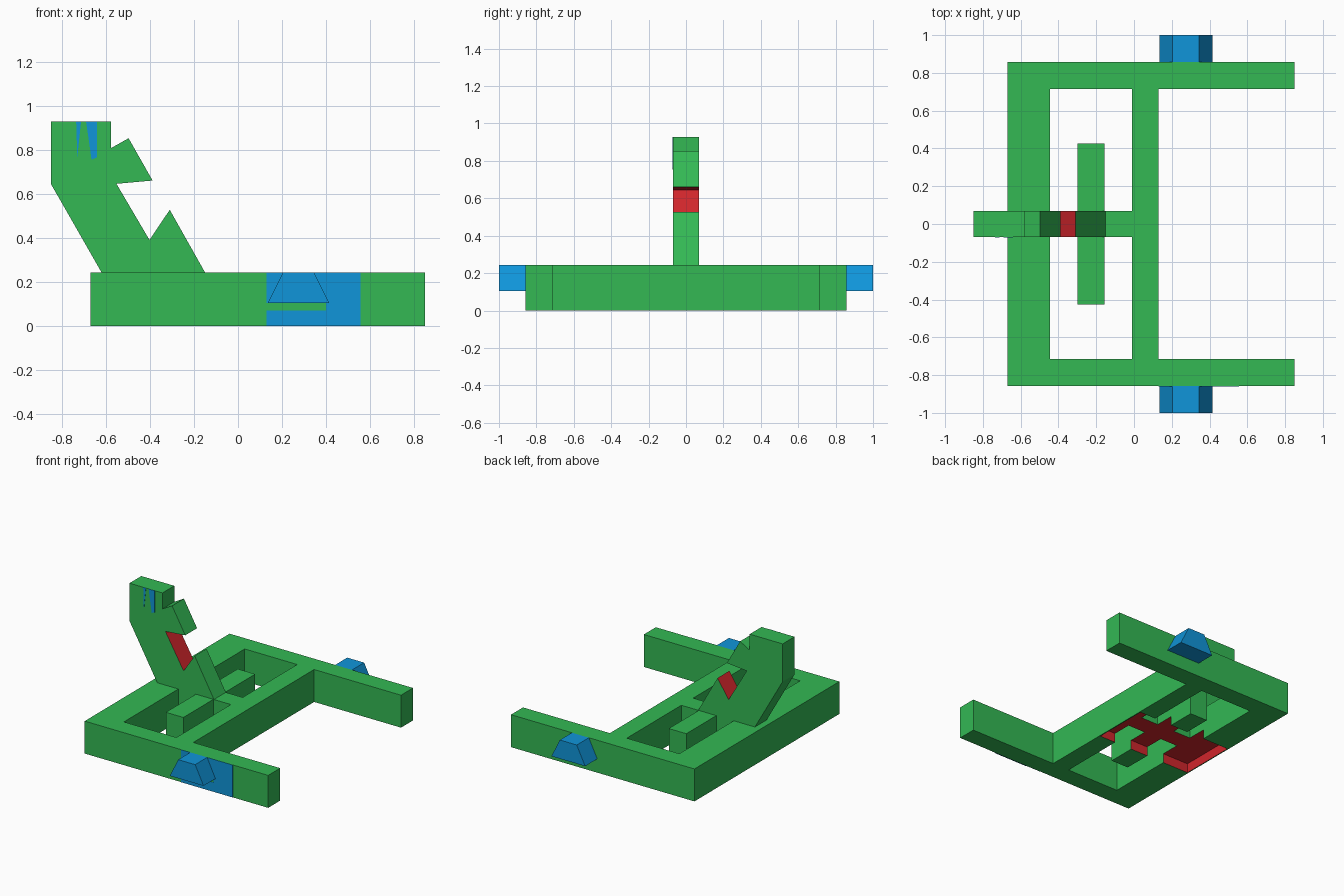
import bpy, bmesh

if "Cube" in bpy.data.objects:
    bpy.data.objects.remove(bpy.data.objects["Cube"])


def material(name, rgb):
    m = bpy.data.materials.new(name)
    m.diffuse_color = (*rgb, 1)
    m.use_nodes = True
    m.node_tree.nodes["Principled BSDF"].inputs["Base Color"].default_value = m.diffuse_color
    return m


GREEN = material("green", (0.033, 0.48, 0.088))
BLUE = material("blue", (0.005, 0.30, 0.70))
RED = material("red", (0.63, 0.019, 0.025))


def prism(name, profile, y0, y1, *mats):
    """Extrude an xz profile from y0 to y1."""
    bm = bmesh.new()
    face = bm.faces.new([bm.verts.new((x, y0, z)) for x, z in profile])
    ext = bmesh.ops.extrude_face_region(bm, geom=[face])
    moved = [v for v in ext["geom"] if isinstance(v, bmesh.types.BMVert)]
    bmesh.ops.translate(bm, verts=moved, vec=(0, y1 - y0, 0))
    bmesh.ops.recalc_face_normals(bm, faces=bm.faces)
    mesh = bpy.data.meshes.new(name)
    bm.to_mesh(mesh)
    bm.free()
    for m in mats:
        mesh.materials.append(m)
    ob = bpy.data.objects.new(name, mesh)
    bpy.context.collection.objects.link(ob)
    return ob


def box(name, x0, x1, y0, y1, z0, z1, mat):
    return prism(name, [(x0, z0), (x1, z0), (x1, z1), (x0, z1)], y0, y1, mat)


TOP = 0.243

# Shallow red hollow under the belly
cutter = box("belly_cutter", -0.662, 0.122, -0.215, 0.215, -0.1, 0.07, RED)
cutter.hide_render = True


def hollowed(ob):
    mod = ob.modifiers.new("hollow", "BOOLEAN")
    mod.operation = "DIFFERENCE"
    mod.solver = "EXACT"
    mod.object = cutter
    mod.material_mode = "TRANSFER"
    bpy.context.view_layer.objects.active = ob
    bpy.ops.object.modifier_apply(modifier=mod.name)


# Frame bars and centre beam
hollowed(box("back_bar", -0.67, -0.445, -0.715, 0.715, 0, TOP, GREEN))
hollowed(box("cross_bar", -0.01, 0.13, -0.715, 0.715, 0, TOP, GREEN))
hollowed(box("centre_beam", -0.445, -0.01, -0.07, 0.07, 0, TOP, GREEN))

for side, s in (("left", 1), ("right", -1)):
    # Long side rails
    box(side + "_rail", -0.67, 0.85, s * 0.715, s * 0.857, 0, TOP, GREEN)
    # Short arms beside the neck
    hollowed(box(side + "_arm", -0.30, -0.155, s * 0.07, s * 0.425, 0, TOP, GREEN))
    # Tapered pegs on the outside of the rails
    prism(side + "_peg", [(0.135, 0.103), (0.415, 0.103), (0.345, TOP), (0.205, TOP)],
          s * 0.857, s * 1.0, BLUE)

bpy.data.objects.remove(cutter, do_unlink=True)

# Neck and head with an open mouth
head = prism("neck_and_head", [
    (-0.62, TOP), (-0.15, TOP), (-0.31, 0.527), (-0.402, 0.39), (-0.552, 0.645),
    (-0.388, 0.66), (-0.497, 0.852), (-0.577, 0.807), (-0.577, 0.927),
    (-0.85, 0.927), (-0.85, 0.645)], -0.07, 0.07, GREEN, RED)
# Red inside of the mouth, between the jaw tips
for f in head.data.polygons:
    x, y, z = f.center
    if abs(f.normal.y) < 0.5 and -0.49 < x < -0.34 and 0.4 < z < 0.7:
        f.material_index = 1

# Blue marks on the head
prism("head_mark_wide", [(-0.69, 0.927), (-0.64, 0.927), (-0.64, 0.765), (-0.665, 0.755)],
      -0.072, -0.07, BLUE)
prism("head_mark_thin", [(-0.735, 0.927), (-0.713, 0.927), (-0.73, 0.765)],
      -0.072, -0.07, BLUE)

# Blue panel on the front rail, with a green gap under the peg
box("panel_bottom", 0.13, 0.40, -0.859, -0.857, 0, 0.07, BLUE)
box("panel_top", 0.13, 0.40, -0.859, -0.857, 0.103, TOP, BLUE)
box("panel_end", 0.40, 0.557, -0.859, -0.857, 0, TOP, BLUE)
